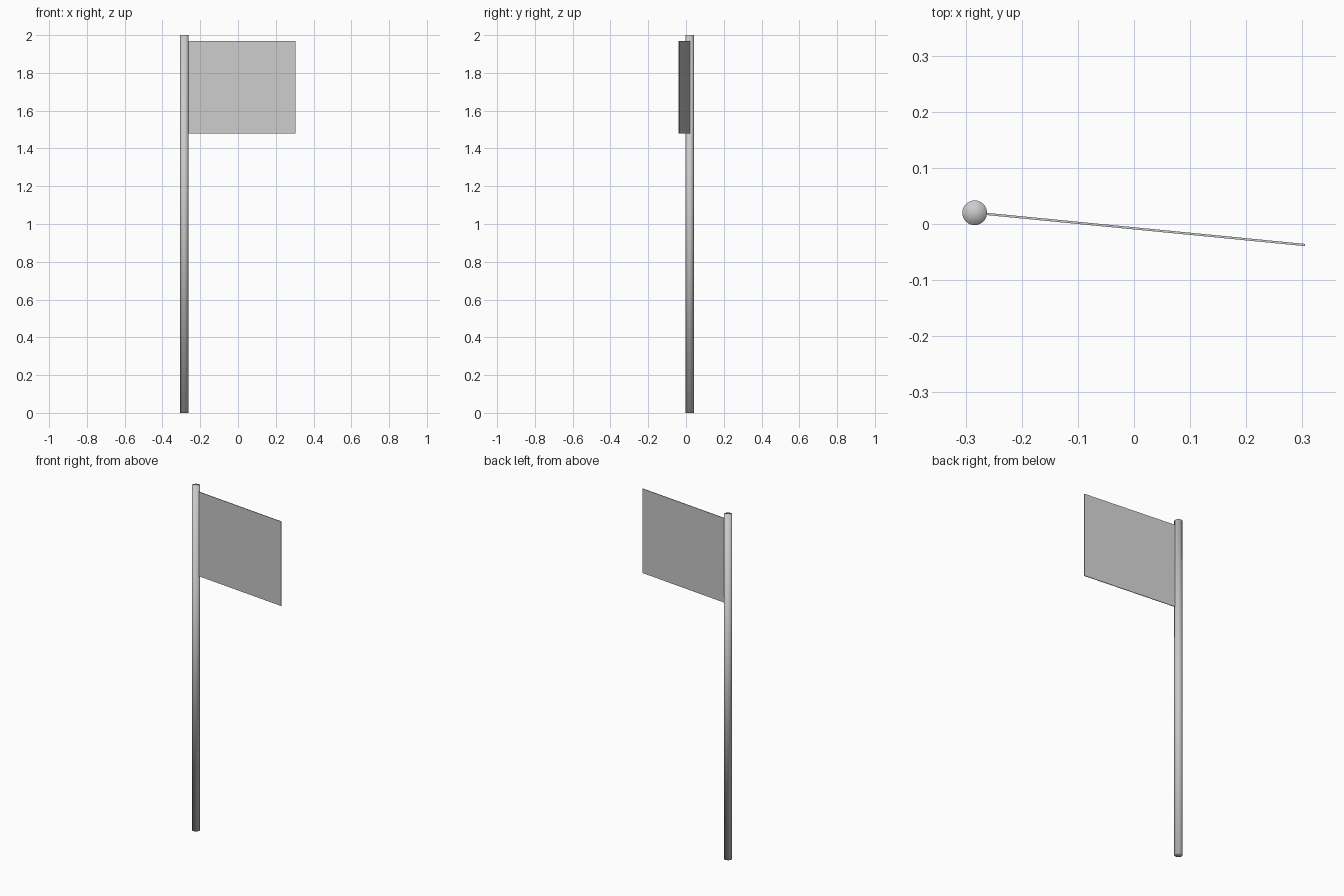
import bpy
import math
from mathutils import Vector

cube = bpy.data.objects.get("Cube")
if cube:
    bpy.data.objects.remove(cube, do_unlink=True)

grey = bpy.data.materials.new("light grey")
grey.use_nodes = True
colour = (0.6, 0.6, 0.6, 1)
grey.diffuse_color = colour
grey.node_tree.nodes["Principled BSDF"].inputs["Base Color"].default_value = colour


def finish(obj, name):
    obj.name = name
    obj.data.materials.append(grey)
    bpy.ops.object.shade_smooth()


# Round pole with fan caps
HEIGHT, RADIUS = 2.0, 0.022
foot = Vector((-0.284, 0.02, 0))
bpy.ops.mesh.primitive_cylinder_add(
    vertices=32, radius=RADIUS, depth=HEIGHT, end_fill_type='TRIFAN',
    location=foot + Vector((0, 0, HEIGHT / 2)))
finish(bpy.context.object, "pole")

# Thin flag panel, swung slightly forward from the pole
tip = Vector((0.305, -0.0375, 0))
start = foot + (tip - foot).normalized() * RADIUS * 0.8
span = tip - start
bottom, top = 1.48, 1.97
bpy.ops.mesh.primitive_cube_add(
    size=1, location=(start + tip) / 2 + Vector((0, 0, (bottom + top) / 2)),
    rotation=(0, 0, math.atan2(span.y, span.x)))
panel = bpy.context.object
panel.scale = (span.length, 0.004, top - bottom)
bpy.ops.object.transform_apply(location=False, rotation=False, scale=True)
finish(panel, "flag")
bpy.ops.object.shade_smooth_by_angle(angle=math.radians(30))
